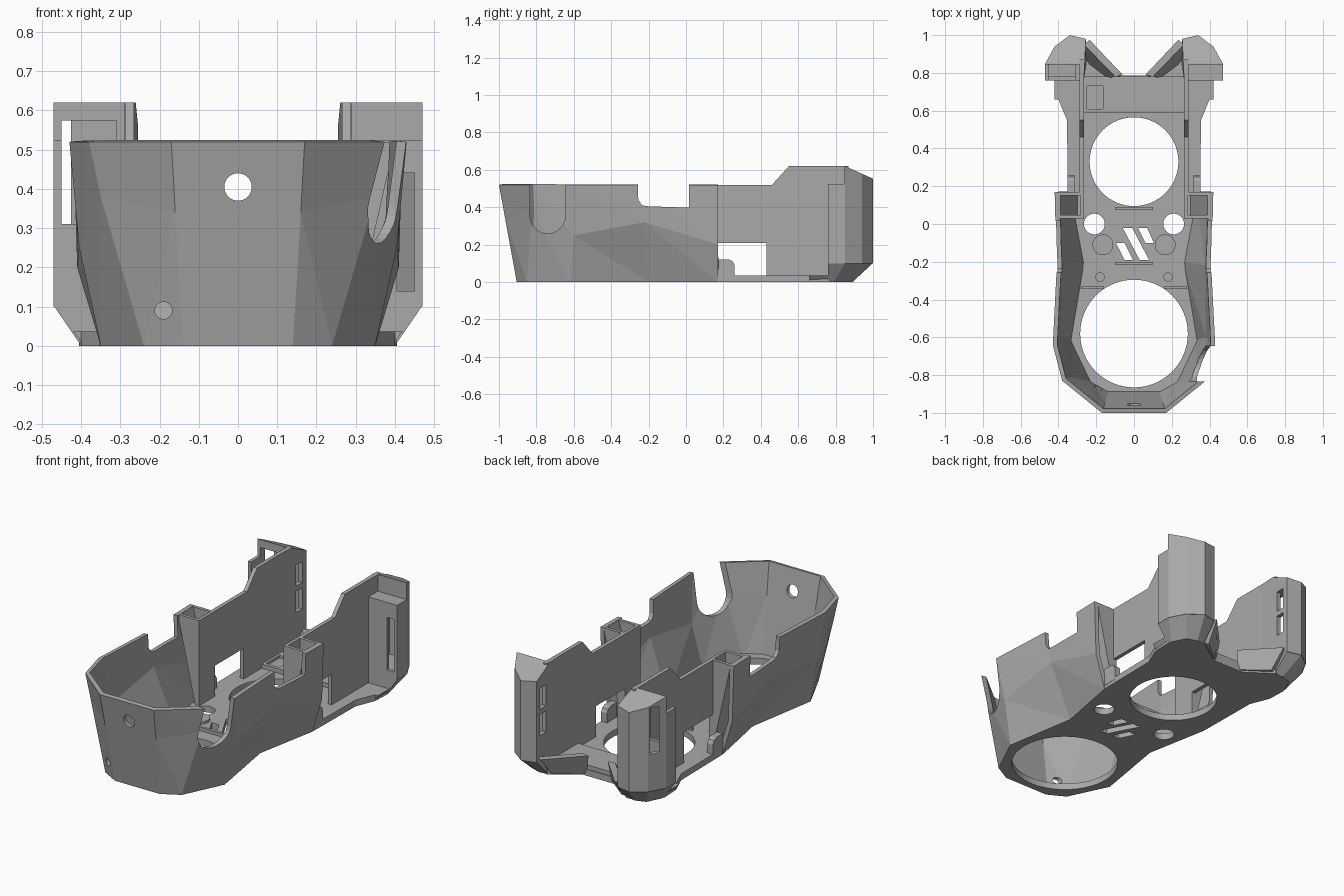
import bpy, bmesh, math
from mathutils import Vector

cube = bpy.data.objects.get("Cube")
if cube:
    bpy.data.objects.remove(cube, do_unlink=True)

grey = bpy.data.materials.new("plain_grey")
grey.use_nodes = True
grey.diffuse_color = (0.4, 0.4, 0.4, 1)
grey.node_tree.nodes["Principled BSDF"].inputs["Base Color"].default_value = (0.4, 0.4, 0.4, 1)


def make(name, verts, faces, fix=True):
    bm = bmesh.new()
    vs = [bm.verts.new(v) for v in verts]
    for f in faces:
        bm.faces.new([vs[i] for i in f])
    if fix:
        bmesh.ops.recalc_face_normals(bm, faces=bm.faces)
    mesh = bpy.data.meshes.new(name)
    bm.to_mesh(mesh)
    bm.free()
    mesh.materials.append(grey)
    ob = bpy.data.objects.new(name, mesh)
    bpy.context.collection.objects.link(ob)
    return ob


def loft(name, low, high):
    n = len(low)
    sides = [(i, (i + 1) % n, n + (i + 1) % n, n + i) for i in range(n)]
    return make(name, low + high, sides + [tuple(range(n)), tuple(range(n, 2 * n))])


def prism(name, pts, axis, a, b):
    place = {"x": lambda p, d: (d, p[0], p[1]),
             "y": lambda p, d: (p[0], d, p[1]),
             "z": lambda p, d: (p[0], p[1], d)}[axis]
    return loft(name, [place(p, a) for p in pts], [place(p, b) for p in pts])


def box(name, x, y, z):
    return prism(name, [(x[0], y[0]), (x[1], y[0]), (x[1], y[1]), (x[0], y[1])], "z", *z)


def disc(c, r, n=32):
    return [(c[0] + r * math.cos(math.tau * i / n), c[1] + r * math.sin(math.tau * i / n))
            for i in range(n)]


def bake(ob):
    dg = bpy.context.evaluated_depsgraph_get()
    mesh = bpy.data.meshes.new_from_object(ob.evaluated_get(dg))
    ob.modifiers.clear()
    ob.data = mesh


def cut(ob, *cutters):
    for c in cutters:
        m = ob.modifiers.new("cut", "BOOLEAN")
        m.operation, m.solver, m.object = "DIFFERENCE", "EXACT", c
        bake(ob)
        bpy.data.objects.remove(c, do_unlink=True)


def span(s, a, b):
    return tuple(sorted((s * a, s * b)))


# Faceted front bowl: three rings, open at the back and top
base = [(.14, -.905, 0), (.24, -.85, 0), (.35, -.62, 0), (.28, -.2, 0), (.35, .17, 0)]
waist = [(.16, -.967, .34), (.35, -.825, .38), (.405, -.6, .25), (.40, -.22, .32), (.41, .17, .2)]
rim = [(.17, -1, .52), (.38, -.83, .52), (.43, -.64, .52), (.41, -.25, .52), (.42, .17, .52)]
verts, faces = [], []
for half in (base, waist, rim):
    verts += [(-x, y, z) for x, y, z in reversed(half)] + half
n = 2 * len(base)
for r in (0, n):
    for i in range(n - 1):
        a, b, c, d = r + i, r + i + 1, r + n + i + 1, r + n + i
        faces += [(a, b, c), (a, c, d)] if i < n // 2 else [(a, b, d), (b, c, d)]
bowl = make("front_bowl", verts, faces, fix=False)
shell = bowl.modifiers.new("shell", "SOLIDIFY")
shell.thickness, shell.offset = .024, -1
bake(bowl)

# Bowl openings: side slot, side notches, front holes
slot = [(-.74 + .095 * math.cos(math.pi * (1 + i / 12)), .355 + .095 * math.sin(math.pi * (1 + i / 12)))
        for i in range(13)] + [(-.645, .6), (-.835, .6)]
notch = [(-.26, .6), (-.255, .44), (-.235, .41), (-.2, .405), (.015, .398), (.015, .6)]
cut(bowl,
    prism("slot_cutter", slot, "x", .2, .6),
    prism("notch_cutter", notch, "x", -.6, .6),
    prism("hole_cutter", disc((0, .405), .035), "y", -1.1, -.85),
    prism("small_hole_cutter", disc((-.19, .09), .022), "y", -1.1, -.75))

# Floor plate with its round openings and slanted vents
half = [p[:2] for p in base] + [(.355, .55), (.40, .66), (.405, .77), (.36, .87), (.25, .89), (.1, .785)]
outline = half + [(-x, y) for x, y in reversed(half)]
floor = prism("floor_plate", outline, "z", 0, .036)
vents = [[(-.06, -.02), (-.01, -.02), (.08, -.19), (.03, -.19)],
         [(-.095, -.1), (-.05, -.1), (-.005, -.19), (-.05, -.19)],
         [(.02, -.02), (.07, -.02), (.105, -.1), (.06, -.1)]]
cut(floor,
    prism("cutter", disc((0, -.58), .285, 64), "z", -.1, .2),
    prism("cutter", disc((0, .33), .235, 64), "z", -.1, .2),
    prism("cutter", disc((-.21, 0), .055), "z", -.1, .2),
    prism("cutter", disc((.21, 0), .055), "z", -.1, .2),
    *[prism("cutter", v, "z", -.1, .2) for v in vents])

# Rear cross bar with a square recess
bar = box("rear_cross_bar", (-.27, .27), (.59, .78), (.01, .06))
cut(bar, box("cutter", (-.25, -.165), (.61, .73), (.045, .1)))

for s, side in ((1, "left"), (-1, "right")):
    # Hollow post closing the back corner of the bowl
    def ring(x0, x1, y0, y1, z):
        return [(s * x0, y0, z), (s * x1, y0, z), (s * x1, y1, z), (s * x0, y1, z)]
    post = loft(side + "_post", ring(.265, .29, .03, .17, .03), ring(.265, .40, .03, .17, .52))
    cut(post, loft("cutter", ring(.283, .30, .048, .152, .2), ring(.283, .395, .048, .152, .54)))

    # Arm wall with a low window next to the post
    arm = [(.16, .21), (.43, .21), (.43, .01), (.87, .01), (.87, .62), (.55, .62), (.46, .52), (.16, .52)]
    prism(side + "_arm_wall", arm, "x", *span(s, .265, .288))

    # Rounded tab on the floor edge
    tab = [(.17, .02), (.26, .02), (.26, .09), (.25, .11), (.23, .12), (.17, .12)]
    prism(side + "_tab", tab, "x", *span(s, .315, .352))

    # Flared edge of the floor beside the cap
    prism(side + "_flange", [(s * .28, 0), (s * .39, 0), (s * .42, .036), (s * .28, .036)], "y", .66, .78)

    # Rear cap: hollow shell, sloped roof, window in front, slots on the inner side
    cap_pts = [(.265, .76), (.47, .76), (.47, .85), (.42, .94), (.34, 1.0), (.255, .98)]
    inner = [(.288, .78), (.45, .78), (.45, .84), (.40, .925), (.335, .975), (.28, .96)]
    cap = prism(side + "_rear_cap", [(s * x, y) for x, y in cap_pts], "z", .1, .62)
    cut(cap,
        prism("cutter", [(.85, .62), (1.05, .53), (1.05, .75), (.85, .75)], "x", -.7, .7),
        box("cutter", span(s, .289, .6), (.7, .845), (.525, .8)),
        prism("cutter", [(s * x, y) for x, y in inner], "z", .12, .505))
    if s < 0:
        cut(cap, box("cutter", (-.45, -.31), (.7, .93), (.31, .575)))
    else:
        cut(cap, box("cutter", (.405, .45), (.7, .82), (.14, .44)))
    for z in (.24, .39):
        cut(cap, box("cutter", span(s, .2, .32), (.89, .945), (z, z + .12)))

    # Tapered foot under the cap
    low = [(.27, .76), (.40, .76), (.40, .79), (.36, .87), (.30, .89), (.25, .88)]
    loft(side + "_cap_foot", [(s * x, y, 0) for x, y in low], [(s * x, y, .102) for x, y in cap_pts])

    # Slanted bracket from the cross bar to the cap
    foot = [(.08, .78), (.22, .89), (.27, .86), (.15, .77)]
    head = [(.06, .79), (.235, .975), (.265, .95), (.10, .78)]
    loft(side + "_bracket", [(s * x, y, .01) for x, y in foot], [(s * x, y, .12) for x, y in head])

    # Bosses and ribs on the floor
    prism(side + "_large_boss", disc((s * .165, -.11), .055), "z", .02, .05)
    prism(side + "_small_boss", disc((s * .18, -.28), .025), "z", .02, .06)
    box(side + "_rib", span(s, .16, .28), (-.345, -.33), (.02, .06))

# Thin ribs framing the vents
for y in (-.215, .075):
    box("floor_rib", (-.1, .1), (y, y + .015), (.02, .055))
